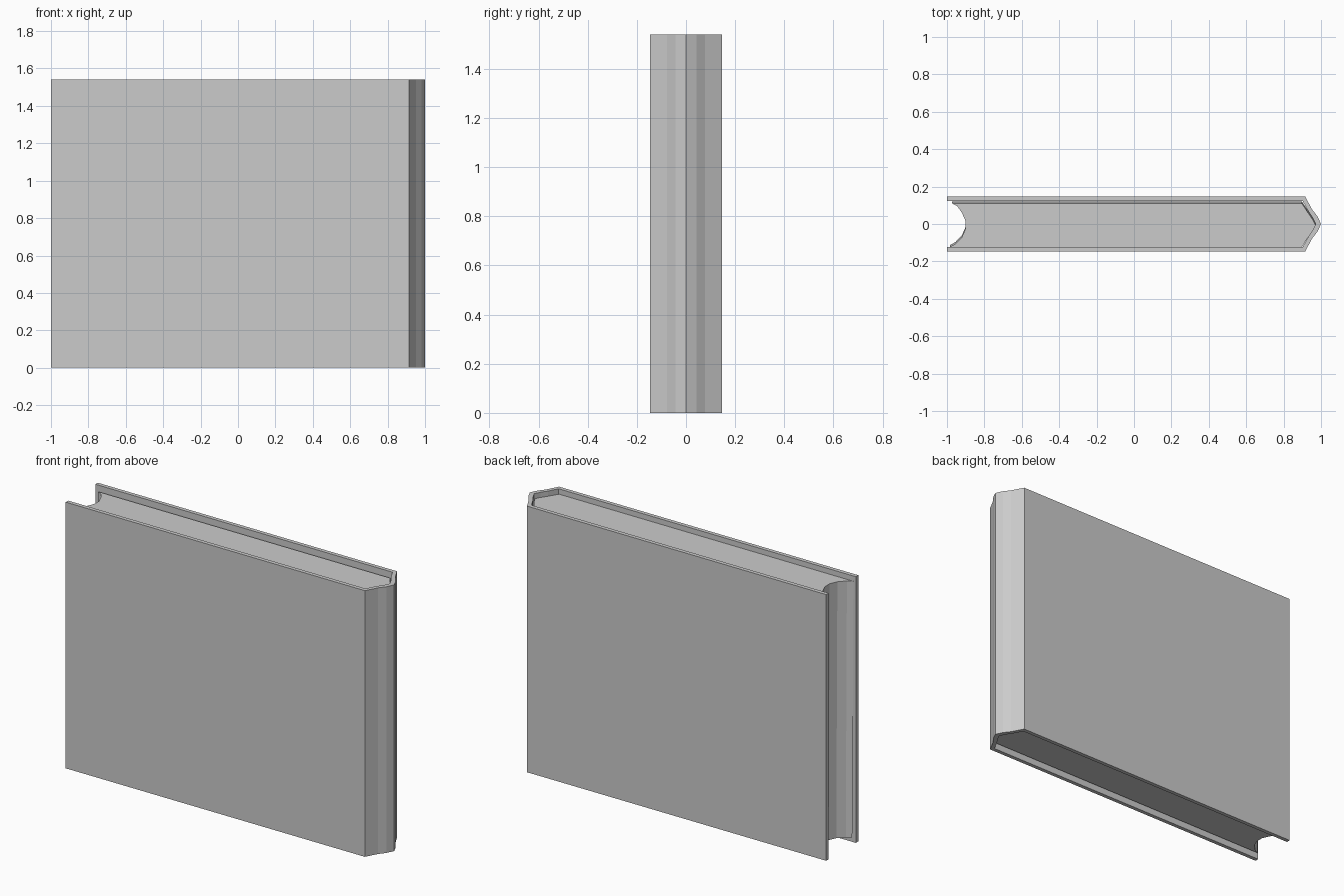
import bpy

if "Cube" in bpy.data.objects:
    bpy.data.objects.remove(bpy.data.objects["Cube"])

HEIGHT = 1.54
RECESS = 0.03


def prism(name, bottom, top, z0, z1):
    """Solid between two matching outlines."""
    n = len(bottom)
    verts = [(x, y, z0) for x, y in bottom] + [(x, y, z1) for x, y in top]
    faces = [tuple(reversed(range(n))), tuple(range(n, 2 * n))]
    faces += [(i, (i + 1) % n, n + (i + 1) % n, n + i) for i in range(n)]
    mesh = bpy.data.meshes.new(name)
    mesh.from_pydata(verts, [], faces)
    obj = bpy.data.objects.new(name, mesh)
    bpy.context.collection.objects.link(obj)
    return obj


def mirrored(half):
    """Complete a half profile that ends on the centre line y = 0."""
    return half + [(x, -y) for x, y in reversed(half[:-1])]


# Cover: two boards joined by a faceted, pointed spine
outer = mirrored([(-1, 0.147), (0.915, 0.147), (0.952, 0.078), (0.98, 0.042), (1, 0)])
inner = mirrored([(-1, 0.124), (0.902, 0.124), (0.932, 0.068), (0.955, 0.034), (0.972, 0)])
profile = outer + inner[::-1]
prism("cover", profile, profile, 0, HEIGHT)

# Page block: hollow fore edge, rounded back, leaning slightly between the boards
fore_edge = [(-0.985, -0.118), (-0.955, -0.102), (-0.92, -0.065), (-0.901, -0.022),
             (-0.901, 0.022), (-0.92, 0.065), (-0.945, 0.1), (-0.972, 0.115)]
back = [(0.898, 0.115), (0.93, 0.066), (0.953, 0.033), (0.97, 0),
        (0.953, -0.033), (0.93, -0.066), (0.898, -0.118)]
pages = (fore_edge + back)[::-1]
lean = 0.005
prism("pages", [(x, y + lean) for x, y in pages], [(x, y - lean) for x, y in pages],
      RECESS, HEIGHT - RECESS)

# Make all normals point outwards
import bmesh
for obj in bpy.context.collection.objects:
    bm = bmesh.new()
    bm.from_mesh(obj.data)
    bmesh.ops.recalc_face_normals(bm, faces=bm.faces)
    bm.to_mesh(obj.data)
    bm.free()
